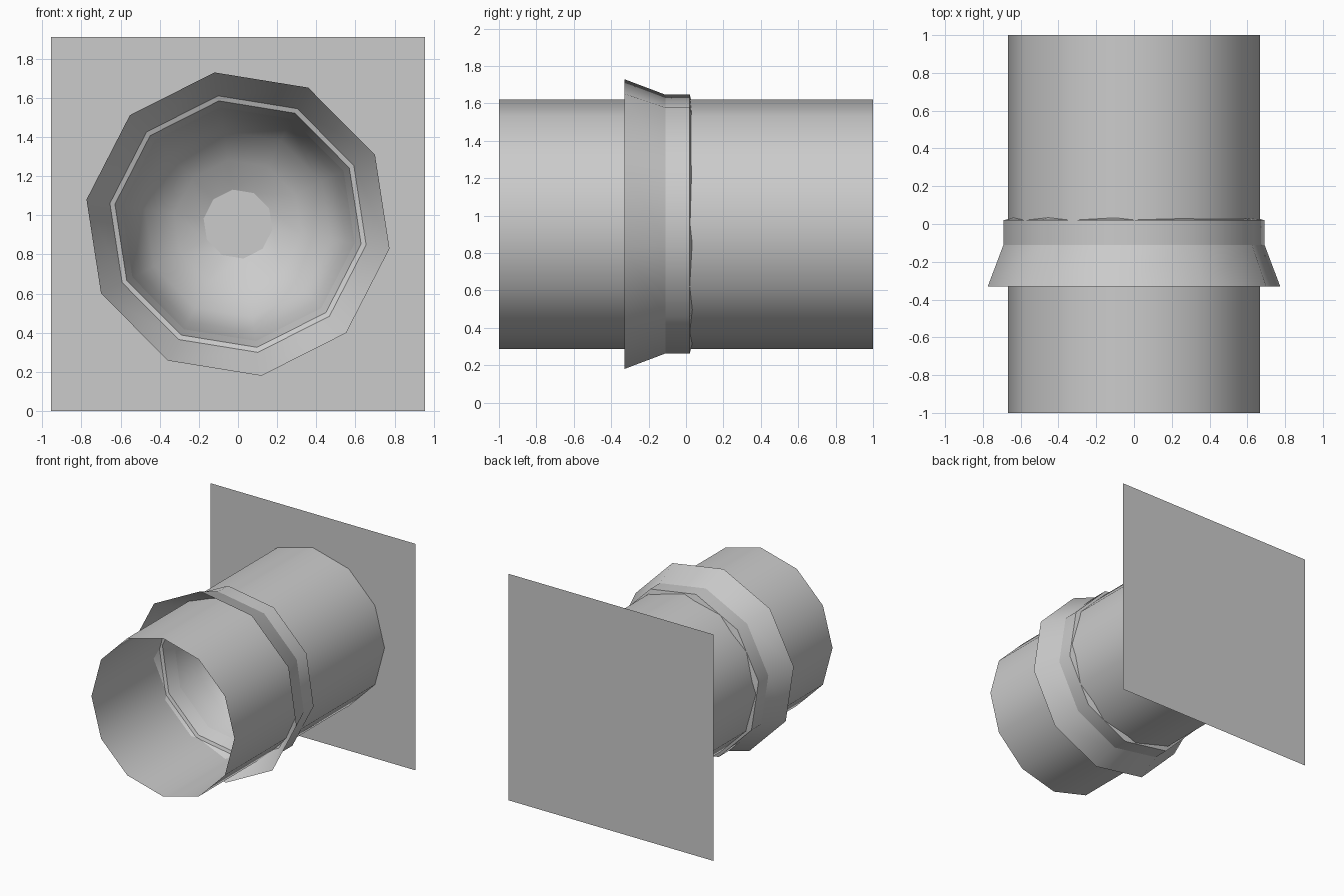
import bpy, bmesh, math

if "Cube" in bpy.data.objects:
    bpy.data.objects.remove(bpy.data.objects["Cube"])

AXIS_Z = 0.955


def lathe(name, profile, sides, phase=0.0, cap_end=False):
    """Revolve (radius, y) points round the horizontal axis."""
    bm = bmesh.new()
    rings = []
    for r, y in profile:
        ring = []
        for i in range(sides):
            a = math.radians(phase) + 2 * math.pi * i / sides
            ring.append(bm.verts.new((r * math.cos(a), y, AXIS_Z + r * math.sin(a))))
        rings.append(ring)
    for a, b in zip(rings, rings[1:]):
        for i in range(sides):
            j = (i + 1) % sides
            bm.faces.new((a[i], a[j], b[j], b[i]))
    if cap_end:
        bm.faces.new(rings[-1])
    for f in bm.faces:
        f.smooth = len(f.verts) == 4
    if cap_end:
        for e in bm.edges:
            if any(len(f.verts) > 4 for f in e.link_faces):
                e.smooth = False
    mesh = bpy.data.meshes.new(name)
    bm.to_mesh(mesh)
    bm.free()
    obj = bpy.data.objects.new(name, mesh)
    bpy.context.collection.objects.link(obj)
    return obj


# Open twelve-sided sleeve
lathe("outer_tube", [(0.667, 1.0), (0.667, -1.0)], 12)

# Ten-sided lamp housing; separate bands keep the profile creases crisp
bands = {
    "flare_inside": [(0.784, -0.33), (0.663, -0.12)],
    "flare_outside": [(0.70, -0.11), (0.784, -0.33)],
    "collar": [(0.70, 0.02), (0.70, -0.11)],
    "collar_back": [(0.60, 0.045), (0.70, 0.02)],
    "rim_step": [(0.663, -0.12), (0.637, -0.11)],
    "rim_bevel": [(0.637, -0.11), (0.604, 0.0)],
    "rear_casing": [(0.40, 0.999), (0.54, 0.65), (0.60, 0.045)],
}
for name, profile in bands.items():
    lathe(name, profile, 10, -9.2)

# Concave reflector with a flat centre
lathe("reflector", [(0.604, 0.0), (0.56, 0.2), (0.48, 0.36), (0.33, 0.47), (0.178, 0.54)],
      10, -9.2, cap_end=True)

# Square sheet at the rear
bpy.ops.mesh.primitive_plane_add(size=1.91, location=(0, 1.0, AXIS_Z),
                                 rotation=(math.radians(90), 0, 0))
bpy.context.object.name = "back_plate"
